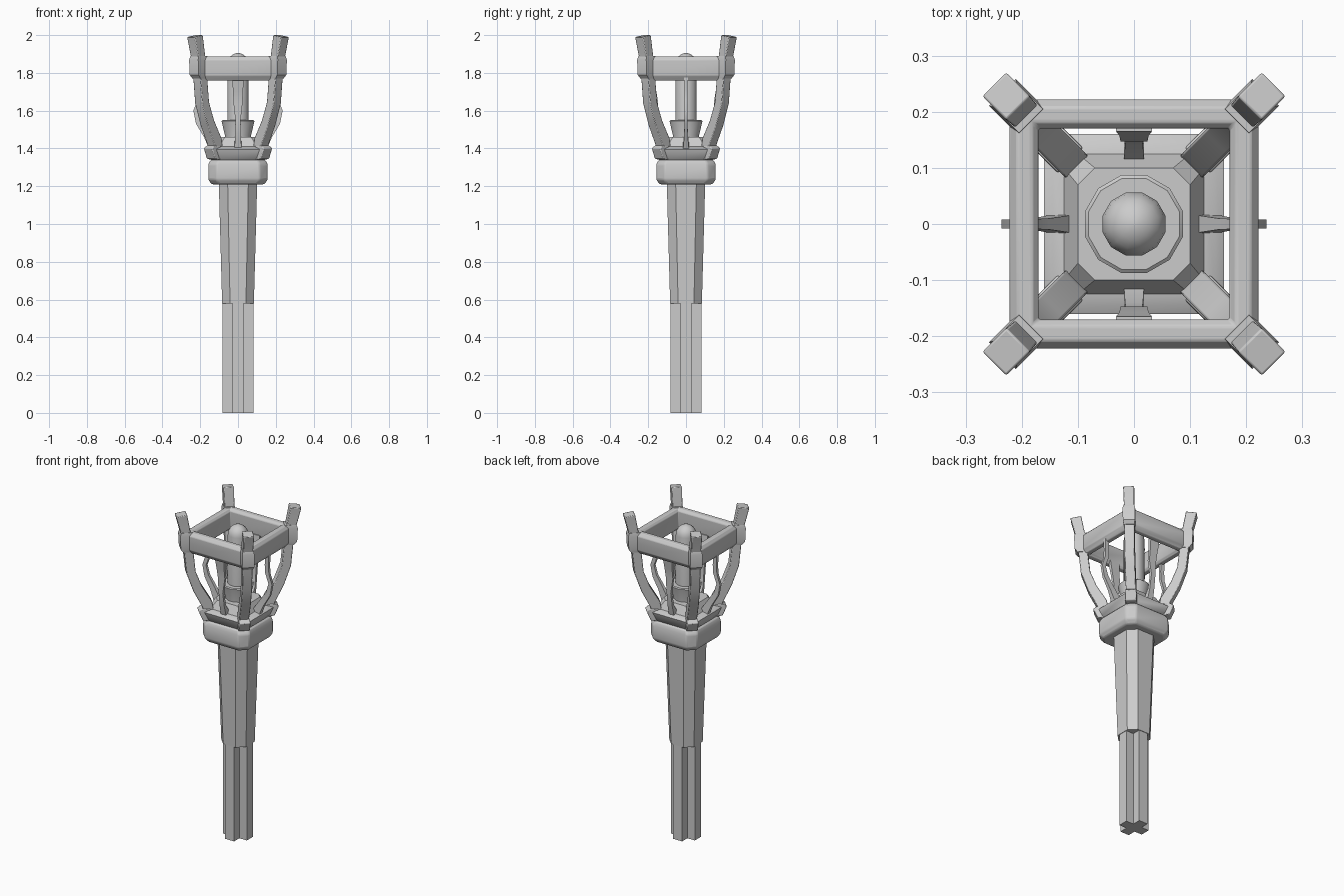
import bpy, bmesh, math
from mathutils import Matrix

cube = bpy.data.objects.get("Cube")
if cube:
    bpy.data.objects.remove(cube)

GREY = (0.6, 0.6, 0.6, 1)
grey = bpy.data.materials.new("plain_grey")
grey.use_nodes = True
grey.diffuse_color = GREY
grey.node_tree.nodes["Principled BSDF"].inputs["Base Color"].default_value = GREY


def loft(name, rings, closed=False, turn=0, bevel=0, smooth=True):
    """Skin matching rings of points, capped at the ends or joined in a loop."""
    bm = bmesh.new()
    loops = [[bm.verts.new(p) for p in ring] for ring in rings]
    n = len(loops[0])
    pairs = list(zip(loops, loops[1:]))
    if closed:
        pairs.append((loops[-1], loops[0]))
    else:
        bm.faces.new(loops[0])
        bm.faces.new(loops[-1])
    for low, high in pairs:
        for i in range(n):
            j = (i + 1) % n
            bm.faces.new((low[i], low[j], high[j], high[i]))
    bmesh.ops.recalc_face_normals(bm, faces=bm.faces)
    bm.transform(Matrix.Rotation(math.radians(turn), 4, "Z"))
    mesh = bpy.data.meshes.new(name)
    bm.to_mesh(mesh)
    bm.free()
    mesh.materials.append(grey)
    obj = bpy.data.objects.new(name, mesh)
    bpy.context.collection.objects.link(obj)
    if bevel:
        mod = obj.modifiers.new("soft_edges", "BEVEL")
        mod.width, mod.segments, mod.limit_method = bevel, 2, "ANGLE"
    if smooth:
        bpy.ops.object.select_all(action="DESELECT")
        obj.select_set(True)
        bpy.context.view_layer.objects.active = obj
        bpy.ops.object.shade_smooth_by_angle(angle=math.radians(35))
    return obj


def octagon(h, a, z):
    """Square of half size h whose flats end at a."""
    return [(h, -a, z), (h, a, z), (a, h, z), (-a, h, z),
            (-h, a, z), (-h, -a, z), (-a, -h, z), (a, -h, z)]


def plus(h, a, z):
    """Cross outline with arms of length h and half width a."""
    quarter = [(h, -a), (h, a), (a, a)]
    pts = []
    for _ in range(4):
        pts += quarter
        quarter = [(-y, x) for x, y in quarter]
    return [(x, y, z) for x, y in pts]


def circle(r, z, n=12):
    return [(r * math.cos(math.tau * (i + .5) / n),
             r * math.sin(math.tau * (i + .5) / n), z) for i in range(n)]


def rib(name, sections, turn, bevel=0):
    """Radial bar; each section gives outer r, z, inner r, z and half width."""
    rings = [[(ro, -w, zo), (ro, w, zo), (ri, w, zi), (ri, -w, zi)]
             for ro, zo, ri, zi, w in sections]
    return loft(name, rings, turn=turn, bevel=bevel)


# Handle: cross-shaped shank below a tapering octagonal grip
loft("shank", [plus(.081, .03, 0), plus(.081, .03, .6)], smooth=False)
loft("grip", [octagon(.084, .042, .58), octagon(.102, .055, 1.23)], smooth=False)

# Collar and flared base of the cage
loft("collar", [octagon(.14, .10, 1.21), octagon(.157, .115, 1.235),
                octagon(.157, .115, 1.315), octagon(.145, .105, 1.34)], bevel=.008)
loft("cage_base", [octagon(.13, .10, 1.33), octagon(.145, .12, 1.35),
                   octagon(.16, .13, 1.395), octagon(.145, .12, 1.405),
                   octagon(.125, .10, 1.41), octagon(.10, .07, 1.46)])

# Central rod with cup and dome
loft("cup", [circle(.07, 1.44), circle(.072, 1.47), circle(.09, 1.545),
             circle(.084, 1.55), circle(.055, 1.55)])
dome = [circle(.058 * math.cos(t), 1.847 + .058 * math.sin(t))
        for t in (math.radians(d) for d in (0, 20, 40, 60, 78, 88))]
loft("rod", [circle(.058, 1.45)] + dome)

# Square ring near the top of the cage
def square(h, z):
    return [(h, h, z), (-h, h, z), (-h, -h, z), (h, -h, z)]

loft("cage_ring", [square(.205, 1.76), square(.222, 1.785), square(.222, 1.87),
                   square(.208, 1.888), square(.182, 1.888), square(.17, 1.875),
                   square(.17, 1.775), square(.18, 1.76)], closed=True, bevel=.004)

# Four corner posts, each with a foot and a clasp around the ring
post = [(.195, 1.39, .14, 1.40, .028), (.205, 1.425, .15, 1.455, .028),
        (.255, 1.525, .206, 1.55, .028), (.295, 1.64, .243, 1.645, .028),
        (.308, 1.77, .256, 1.77, .028), (.325, 1.88, .27, 1.88, .028),
        (.353, 1.99, .292, 2.0, .03)]
foot = [(.203, 1.345, .14, 1.335, .032), (.226, 1.40, .16, 1.405, .032),
        (.205, 1.415, .16, 1.415, .03)]
clasp = [(.312, 1.77, .25, 1.77, .03), (.328, 1.79, .25, 1.79, .034),
         (.332, 1.87, .255, 1.87, .034), (.325, 1.89, .26, 1.89, .03)]
for k in range(4):
    angle = 45 + 90 * k
    rib(f"corner_post_{k}", post, angle, .004)
    rib(f"post_foot_{k}", foot, angle, .004)
    rib(f"ring_clasp_{k}", clasp, angle)

# Flat struts at front and back, thin bowed struts at the sides
flat = [(.14, 1.40, .11, 1.42, .018), (.155, 1.46, .14, 1.47, .016),
        (.168, 1.55, .153, 1.55, .014), (.162, 1.64, .147, 1.64, .024),
        (.172, 1.70, .157, 1.70, .026), (.185, 1.78, .165, 1.78, .032)]
bowed = [(.15, 1.39, .11, 1.42, .016), (.18, 1.46, .15, 1.48, .010),
         (.222, 1.53, .195, 1.545, .008), (.236, 1.60, .212, 1.60, .008),
         (.215, 1.66, .19, 1.66, .008), (.212, 1.71, .187, 1.71, .008),
         (.215, 1.78, .19, 1.78, .010)]
for side, angle in (("back", 90), ("front", 270)):
    rib(f"{side}_strut", flat, angle)
for side, angle in (("left", 0), ("right", 180)):
    rib(f"{side}_strut", bowed, angle)
